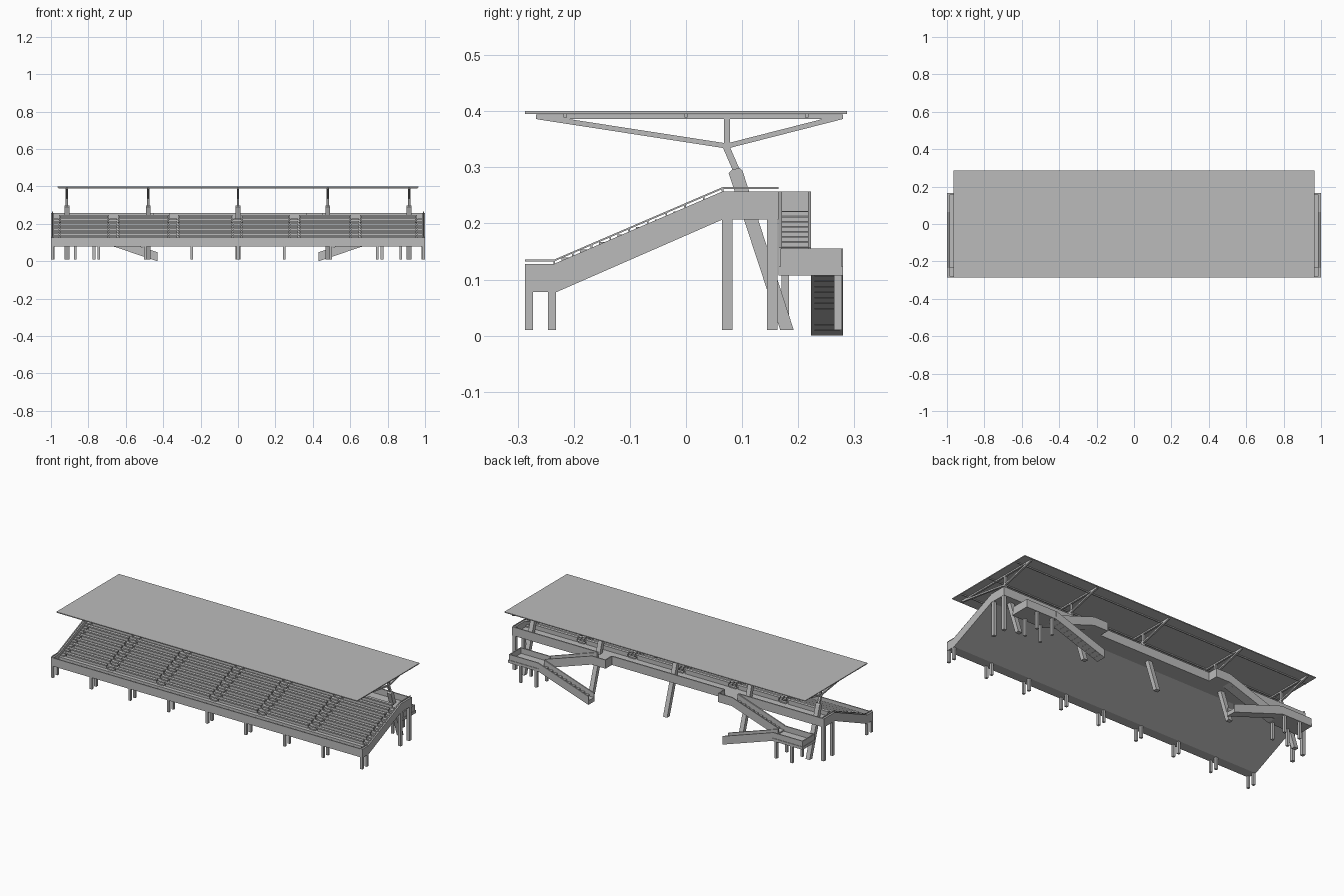
import bpy, bmesh
from mathutils import Vector

cube = bpy.data.objects.get("Cube")
if cube:
    bpy.data.objects.remove(cube, do_unlink=True)

grey = bpy.data.materials.new("concrete_grey")
grey.use_nodes = True
COLOUR = (0.5, 0.5, 0.5, 1)
grey.diffuse_color = COLOUR
grey.node_tree.nodes["Principled BSDF"].inputs["Base Color"].default_value = COLOUR


class Part:
    """Collects simple solids into one named object."""

    def __init__(self, name):
        self.name, self.bm = name, bmesh.new()

    def prism(self, points, axis, a, b):
        # Profile is in (y, z) for axis x, and in (x, z) for axis y
        def at(p, d):
            return (d, p[0], p[1]) if axis == "x" else (p[0], d, p[1])
        lo = [self.bm.verts.new(at(p, a)) for p in points]
        hi = [self.bm.verts.new(at(p, b)) for p in points]
        self.bm.faces.new(lo)
        self.bm.faces.new(hi[::-1])
        for i in range(len(lo)):
            j = (i + 1) % len(lo)
            self.bm.faces.new((lo[j], lo[i], hi[i], hi[j]))

    def box(self, x0, x1, y0, y1, z0, z1):
        self.prism([(y0, z0), (y1, z0), (y1, z1), (y0, z1)], "x", x0, x1)

    def bar(self, p, q, depth, x, width):
        # Sloped bar in the y-z plane
        p, q = Vector(p), Vector(q)
        d = (q - p).normalized() * depth / 2
        n = Vector((-d.y, d.x))
        self.prism([p - n, q - n, q + n, p + n], "x", x - width / 2, x + width / 2)

    def finish(self):
        bmesh.ops.recalc_face_normals(self.bm, faces=self.bm.faces)
        mesh = bpy.data.meshes.new(self.name)
        self.bm.to_mesh(mesh)
        self.bm.free()
        mesh.materials.append(grey)
        bpy.context.collection.objects.link(bpy.data.objects.new(self.name, mesh))


FRONT, RAKE, TOP, BACK = -0.287, -0.235, 0.065, 0.165
ROWS = 9
DEPTH = (TOP - RAKE) / ROWS
RISE = 0.122 / ROWS
AISLES = [-0.98, -0.666, -0.345, -0.005, 0.302, 0.628, 0.98]

# Stepped deck with walkways at the front and back
deck = Part("stepped_deck")
profile = [(BACK, 0.207), (TOP, 0.207), (-0.23, 0.078), (FRONT, 0.078), (FRONT, 0.1)]
for k in range(ROWS):
    y = RAKE + k * DEPTH
    profile += [(y, 0.1 + k * RISE), (y, 0.1 + (k + 1) * RISE)]
deck.prism(profile + [(BACK, 0.222)], "x", -0.985, 0.985)
deck.finish()

# Side walls and their handrails
line = [(FRONT, 0.128), (RAKE, 0.128), (TOP, 0.257), (BACK, 0.257)]
for side, s in (("left", 1), ("right", -1)):
    wall = Part(side + "_side_wall")
    wall.prism(line + [(BACK, 0.207), (TOP, 0.207), (-0.23, 0.078), (FRONT, 0.078)],
               "x", s * 0.985, s)
    wall.finish()
    rail = Part(side + "_handrail")
    for p, q in zip(line, line[1:]):
        rail.bar((p[0], p[1] + 0.006), (q[0], q[1] + 0.006), 0.003, s * 0.992, 0.006)
    for k in range(ROWS + 1):
        y, z = RAKE + k * DEPTH, 0.128 + k * 0.129 / ROWS
        rail.bar((y, z), (y, z + 0.006), 0.003, s * 0.992, 0.003)
    rail.finish()

# Front and back parapets, with gaps where the rear stairs begin
parapet = Part("front_parapet")
parapet.box(-0.99, 0.99, FRONT, FRONT + 0.006, 0.078, 0.126)
parapet.finish()
parapet = Part("back_parapet")
for x0, x1 in ((-0.99, -0.45), (-0.36, 0.36), (0.45, 0.99)):
    parapet.box(x0, x1, BACK - 0.007, BACK, 0.207, 0.257)
parapet.finish()

# Benches between the aisles, and half steps in the aisles
bench, step = Part("benches"), Part("aisle_steps")
for k in range(ROWS):
    y, z = RAKE + k * DEPTH, 0.1 + (k + 1) * RISE
    for a, b in zip(AISLES, AISLES[1:]):
        bench.box(a + 0.024, b - 0.024, y + 0.013, y + 0.031, z + 0.018, z + 0.026)
        bench.box(a + 0.03, b - 0.03, y + 0.022, y + 0.029, z, z + 0.018)
    for a in AISLES:
        step.box(max(a - 0.02, -0.985), min(a + 0.02, 0.985),
                 y + DEPTH / 2, y + DEPTH, z, z + RISE / 2)
bench.finish()
step.finish()

# Paired front legs and end legs at the back
legs = Part("front_legs")
for i in range(-4, 5):
    x = i * 0.248
    for y in (FRONT, -0.246):
        legs.box(x - 0.007, x + 0.007, y, y + 0.014, 0.01, 0.09)
legs.finish()
legs = Part("back_legs")
for x in (-0.99, 0.99):
    for y in (0.064, 0.144):
        legs.box(x - 0.009, x + 0.009, y, y + 0.019, 0.01, 0.21)
legs.finish()

# Leaning columns and branching roof trusses
column, truss = Part("leaning_columns"), Part("roof_trusses")
for x in (-0.915, -0.48, 0, 0.48, 0.915):
    column.prism([(0.168, 0.01), (0.192, 0.01), (0.101, 0.293), (0.096, 0.299),
                  (0.082, 0.296), (0.076, 0.29)], "x", x - 0.013, x + 0.013)
    truss.bar((0.091, 0.292), (0.071, 0.338), 0.012, x, 0.012)
    truss.bar((0.073, 0.333), (0.073, 0.388), 0.01, x, 0.012)
    truss.bar((0.073, 0.338), (-0.264, 0.39), 0.009, x, 0.01)
    truss.bar((0.073, 0.338), (0.277, 0.39), 0.009, x, 0.01)
    truss.bar((-0.267, 0.39), (0.28, 0.39), 0.008, x, 0.01)
column.finish()
truss.finish()

# Flat canopy with purlins
roof = Part("canopy")
roof.box(-0.965, 0.965, FRONT, 0.287, 0.395, 0.4)
roof.finish()
purlin = Part("canopy_purlins")
for y in (-0.215, 0, 0.215):
    purlin.box(-0.96, 0.96, y - 0.003, y + 0.003, 0.389, 0.395)
purlin.finish()

# Rear stairs: upper flight, landing and returning lower flight
MID, LOW, T = 0.223, 0.28, 0.006
upper_bottom = [(0.36, 0.207), (0.45, 0.207), (0.75, 0.107)]
lower_bottom = [(0.43, 0.0), (0.75, 0.107)]
for side, s in (("left", 1), ("right", -1)):
    stair = Part(side + "_rear_stairs")

    def ribbon(bottom, height, y0, y1):
        points = bottom + [(x, z + height) for x, z in reversed(bottom)]
        stair.prism([(x * s, z) for x, z in points], "y", y0, y1)

    def flight_steps(x0, z0, x1, z1, y0, y1, count=11):
        run, rise = (x1 - x0) / count, (z1 - z0) / count
        for i in range(count):
            a, z = x0 + i * run, z0 + i * rise
            stair.box(s * a, s * (a + run), y0, y1, max(z, 0) + 0.009, z + rise + 0.014)

    ribbon(upper_bottom, 0.015, BACK, MID)
    ribbon(upper_bottom, 0.05, MID - T, MID)
    ribbon(upper_bottom[1:], 0.05, BACK, BACK + T)
    ribbon([(0.36, 0.207), (0.36 + T, 0.207)], 0.05, BACK, MID)
    flight_steps(0.75, 0.107, 0.45, 0.207, BACK + T, MID - T)
    ribbon(lower_bottom, 0.015, MID, LOW)
    for y in (MID, LOW - T):
        ribbon(lower_bottom, 0.048, y, y + T)
    flight_steps(0.43, 0.0, 0.75, 0.107, MID + T, LOW - T)
    # Landing tray
    ribbon([(0.75, 0.107), (0.945, 0.107)], 0.016, BACK, LOW)
    for y in (BACK + 0.003, LOW - T - 0.003):
        ribbon([(0.75, 0.12), (0.943, 0.12)], 0.035, y, y + T)
    ribbon([(0.937, 0.12), (0.943, 0.12)], 0.035, BACK + 0.003, LOW - 0.003)
    # Landing posts
    for x in (0.77, 0.87):
        for y in (0.17, 0.264):
            stair.box(s * x - 0.007, s * x + 0.007, y, y + 0.014, 0.01, 0.11)
    stair.finish()
